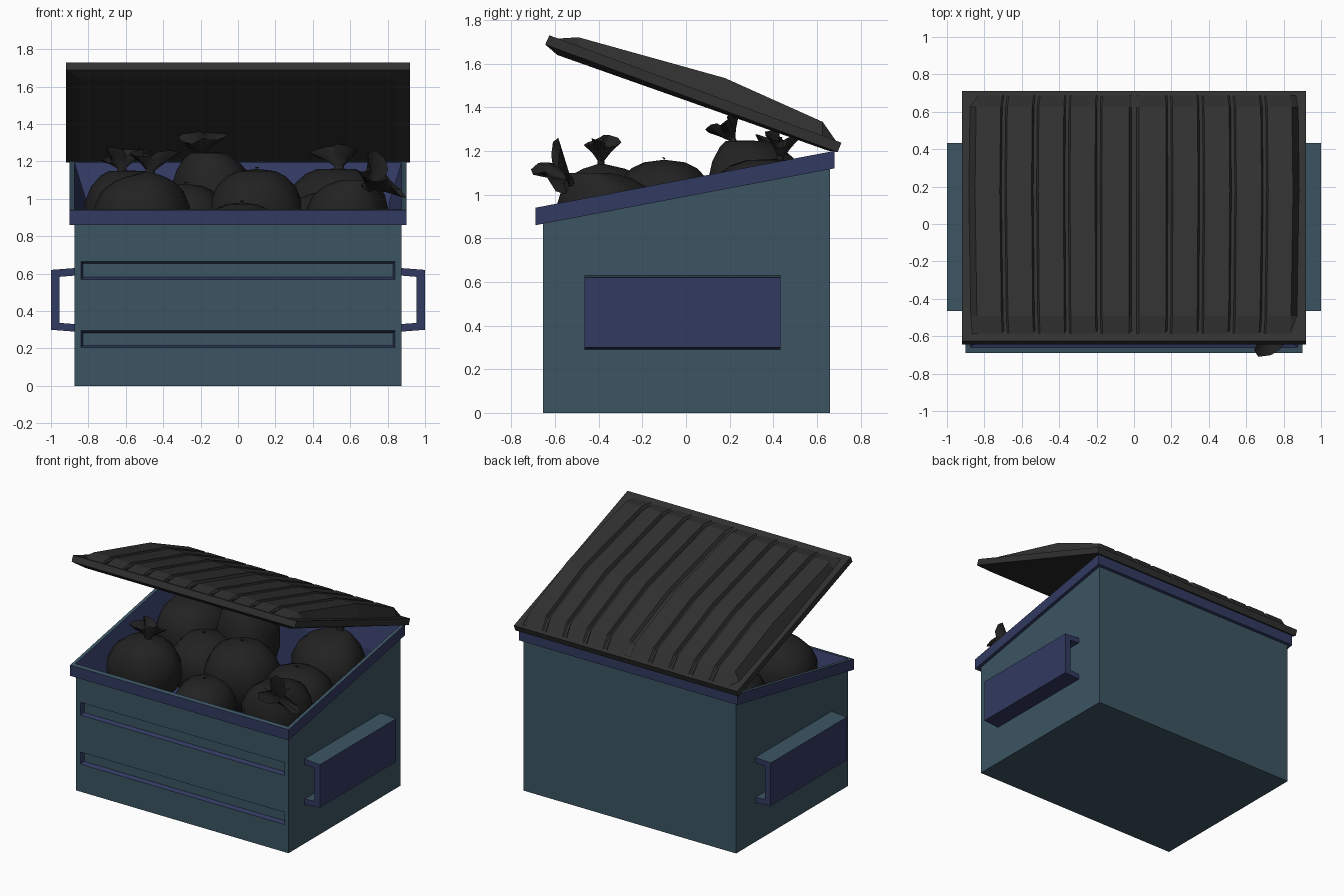
import bpy, bmesh, math, random
from mathutils import Vector

if "Cube" in bpy.data.objects:
    bpy.data.objects.remove(bpy.data.objects["Cube"])

random.seed(4)


def material(name, color):
    m = bpy.data.materials.new(name)
    m.diffuse_color = (*color, 1)
    m.use_nodes = True
    m.node_tree.nodes["Principled BSDF"].inputs["Base Color"].default_value = m.diffuse_color
    return m


TEAL = material("teal_paint", (0.045, 0.09, 0.125))
NAVY = material("navy_paint", (0.032, 0.042, 0.12))
LID = material("lid_plastic", (0.03, 0.03, 0.03))
BAG = material("bag_plastic", (0.016, 0.016, 0.016))


def finish(name, bm, mats):
    bmesh.ops.recalc_face_normals(bm, faces=bm.faces)
    me = bpy.data.meshes.new(name)
    bm.to_mesh(me)
    bm.free()
    for m in mats:
        me.materials.append(m)
    ob = bpy.data.objects.new(name, me)
    bpy.context.collection.objects.link(ob)
    return ob


def loft(loops, mats=None, caps=True):
    """Join closed loops of points; mats gives one material index per strip."""
    bm = bmesh.new()
    rings = [[bm.verts.new(p) for p in loop] for loop in loops]
    n = len(rings[0])
    for k in range(len(rings) - 1):
        a, b = rings[k], rings[k + 1]
        for i in range(n):
            j = (i + 1) % n
            f = bm.faces.new((a[i], a[j], b[j], b[i]))
            f.material_index = mats[k] if mats else 0
    if caps:
        bm.faces.new(rings[0][::-1])
        f = bm.faces.new(rings[-1])
        f.material_index = mats[-1] if mats else 0
    return bm


def rect(hx, y0, y1, z):
    """Rectangle loop; z is a function of y."""
    return [(x, y, z(y)) for x, y in ((-hx, y0), (hx, y0), (hx, y1), (-hx, y1))]


# Container: outer walls, sloping rim and inner cavity in one shell
def slope(dz):
    return lambda y: 0.86 + 0.19 * (y + 0.69) + dz


bm = loft([
    rect(0.875, -0.655, 0.66, lambda y: 0),
    rect(0.875, -0.655, 0.66, slope(0)),
    rect(0.90, -0.69, 0.68, slope(0)),
    rect(0.90, -0.69, 0.68, slope(0.08)),
    rect(0.875, -0.66, 0.655, slope(0.08)),
    rect(0.81, -0.60, 0.60, slope(-0.12)),
    rect(0.80, -0.58, 0.58, lambda y: 0.68),
], mats=[0, 1, 1, 0, 1, 1])
bmesh.ops.recalc_face_normals(bm, faces=bm.faces)


def front_faces():
    return [f for f in bm.faces if all(abs(v.co.y + 0.655) < 1e-4 for v in f.verts)]


# Two recessed strips on the front wall
cuts = [((0, 0, z), (0, 0, 1)) for z in (0.205, 0.295, 0.57, 0.665)]
cuts += [((x, 0, 0), (1, 0, 0)) for x in (-0.84, 0.84)]
for co, no in cuts:
    fs = front_faces()
    geom = fs + list({e for f in fs for e in f.edges}) + list({v for f in fs for v in f.verts})
    bmesh.ops.bisect_plane(bm, geom=geom, plane_co=co, plane_no=no)
strips = []
for f in front_faces():
    c = f.calc_center_median()
    if abs(c.x) < 0.1 and (0.205 < c.z < 0.295 or 0.57 < c.z < 0.665):
        strips.append(f)
edges = bmesh.ops.inset_individual(bm, faces=strips, thickness=0.016, depth=-0.03)["faces"]
for f in edges:
    f.material_index = 1
for f in strips:
    f.material_index = 0
finish("container", bm, [TEAL, NAVY])

# Fork pockets: C-shaped channel on each side
channel = [(0.87, 0.63), (1, 0.62), (1, 0.30), (0.87, 0.29),
           (0.87, 0.33), (0.955, 0.337), (0.955, 0.583), (0.87, 0.59)]
for side, s in (("left", -1), ("right", 1)):
    bm = loft([[(s * x, y, z) for x, z in channel] for y in (-0.465, 0.432)])
    bmesh.ops.recalc_face_normals(bm, faces=bm.faces)
    for f in bm.faces:
        f.material_index = 0 if f.normal.z > 0.8 else 1
    finish(f"fork_pocket_{side}", bm, [TEAL, NAVY])


# Lid slab with bevelled underside
def line(y0, z0, y1, z1):
    return lambda y: z0 + (z1 - z0) * (y - y0) / (y1 - y0)


lid_top = line(-0.626, 1.73, 0.712, 1.238)
bm = loft([
    rect(0.845, -0.59, 0.65, line(-0.59, 1.64, 0.65, 1.202)),
    rect(0.92, -0.645, 0.695, line(-0.645, 1.688, 0.695, 1.195)),
    rect(0.92, -0.626, 0.712, lid_top),
])
finish("lid_slab", bm, [LID])

# Raised lid panels separated by narrow grooves, bulging in the middle
section = [(-0.885, 0), (-0.85, 1)]
for g in (-0.70, -0.53, -0.36, -0.19, 0, 0.19, 0.36, 0.53, 0.70):
    w = 0.026 if g == 0 else 0.018
    section += [(g - w, 1), (g - w / 2, 2), (g + w / 2, 2), (g + w, 1)]
section += [(0.85, 1), (0.885, 0)]
stations = [(-0.595, 0), (-0.493, 0.04), (0.178, 0.10), (0.626, 0.064), (0.69, 0)]
bm = bmesh.new()
rows = []
for y, h in stations:
    row = []
    for x, kind in section:
        rise = (-0.004, h, max(h - 0.025, -0.004))[kind]
        if h == 0:
            rise = -0.004
        row.append(bm.verts.new((x * (0.98 + 0.2 * h), y, lid_top(y) + rise)))
    rows.append(row)
for a, b in zip(rows, rows[1:]):
    for i in range(len(section) - 1):
        bm.faces.new((a[i], a[i + 1], b[i + 1], b[i]))
panels = finish("lid_panels", bm, [LID])
if panels.data.polygons[len(section) // 2].normal.z < 0:
    panels.data.flip_normals()


# Rubbish bags: lumpy body, pinched neck, flared crumpled tie
def bag(name, center, radius, height, knot=None, tip=None, seg=18):
    c = Vector(center)
    knot = Vector(knot) if knot else c + Vector((0, 0, height * 1.0))
    tip = Vector(tip) if tip else knot + Vector((0, 0, 0.01))
    axis = tip - knot
    size = min(axis.length, 0.13)
    q = Vector((0, 0, 1)).rotation_difference(axis.normalized())
    ph = [random.uniform(0, 6.28) for _ in range(3)]
    loops = []
    # body rings drift towards the knot near the top
    for deg in (-85, -60, -35, -10, 15, 38, 58, 72):
        a = math.radians(deg)
        t = max(0, (deg - 15) / 75) ** 2
        mid = c.lerp(Vector((knot.x, knot.y, c.z)), t * 0.8)
        ring = []
        for i in range(seg):
            u = math.tau * i / seg
            k = 1 + 0.05 * math.sin(2 * u + ph[0]) + 0.03 * math.sin(5 * u + ph[1] + a)
            k += random.uniform(-0.015, 0.015) + 0.05 * t * math.cos(6 * u + ph[2])
            r = radius * math.cos(a) ** 0.8 * k
            ring.append(mid + Vector((r * math.cos(u), r * math.sin(u), height * math.sin(a))))
        loops.append(ring)
    # neck and flared end, then back inside the flare
    for r, t, jag in ((0.24, 0, 0), (0.24, 0.15, 0), (0.65, 0.55, 0.1),
                      (0.95, 0.95, 0.28), (0.5, 0.6, 0.1), (0.1, 0.2, 0)):
        ring = []
        for i in range(seg):
            u = math.tau * i / seg
            fold = 1 + 2 * jag * math.cos(3 * u + ph[1])
            d = Vector((math.cos(u) * fold, 0.6 * math.sin(u) * fold, 0)) * r * size
            d.z = axis.length * (t + jag * math.sin(2 * u + ph[2]) * 0.8)
            ring.append(knot + q @ d)
        loops.append(ring)
    ob = finish(name, loft(loops), [BAG])
    bpy.context.view_layer.objects.active = ob
    ob.select_set(True)
    bpy.ops.object.shade_smooth_by_angle(angle=math.radians(40))
    ob.select_set(False)


bag("bag_front_left", (-0.52, -0.36, 0.90), 0.25, 0.23, (-0.47, -0.39, 1.14), (-0.46, -0.39, 1.25))
bag("bag_back_left", (-0.58, 0.30, 0.92), 0.25, 0.24, (-0.62, 0.38, 1.15), (-0.63, 0.40, 1.25))
bag("bag_back_centre", (-0.14, 0.32, 0.98), 0.23, 0.28, (-0.19, 0.22, 1.24), (-0.21, 0.17, 1.33))
bag("bag_middle", (0.10, -0.10, 0.91), 0.25, 0.25)
bag("bag_back_right", (0.52, 0.32, 0.93), 0.25, 0.24, (0.54, 0.43, 1.16), (0.54, 0.45, 1.27))
bag("bag_front_right", (0.58, -0.36, 0.88), 0.24, 0.23, (0.69, -0.53, 1.06), (0.77, -0.62, 1.13))
bag("bag_front_centre", (0.02, -0.42, 0.80), 0.22, 0.18)
bag("bag_middle_left", (-0.28, 0.0, 0.86), 0.24, 0.22)
bag("bag_middle_right", (0.50, -0.02, 0.84), 0.24, 0.20)
